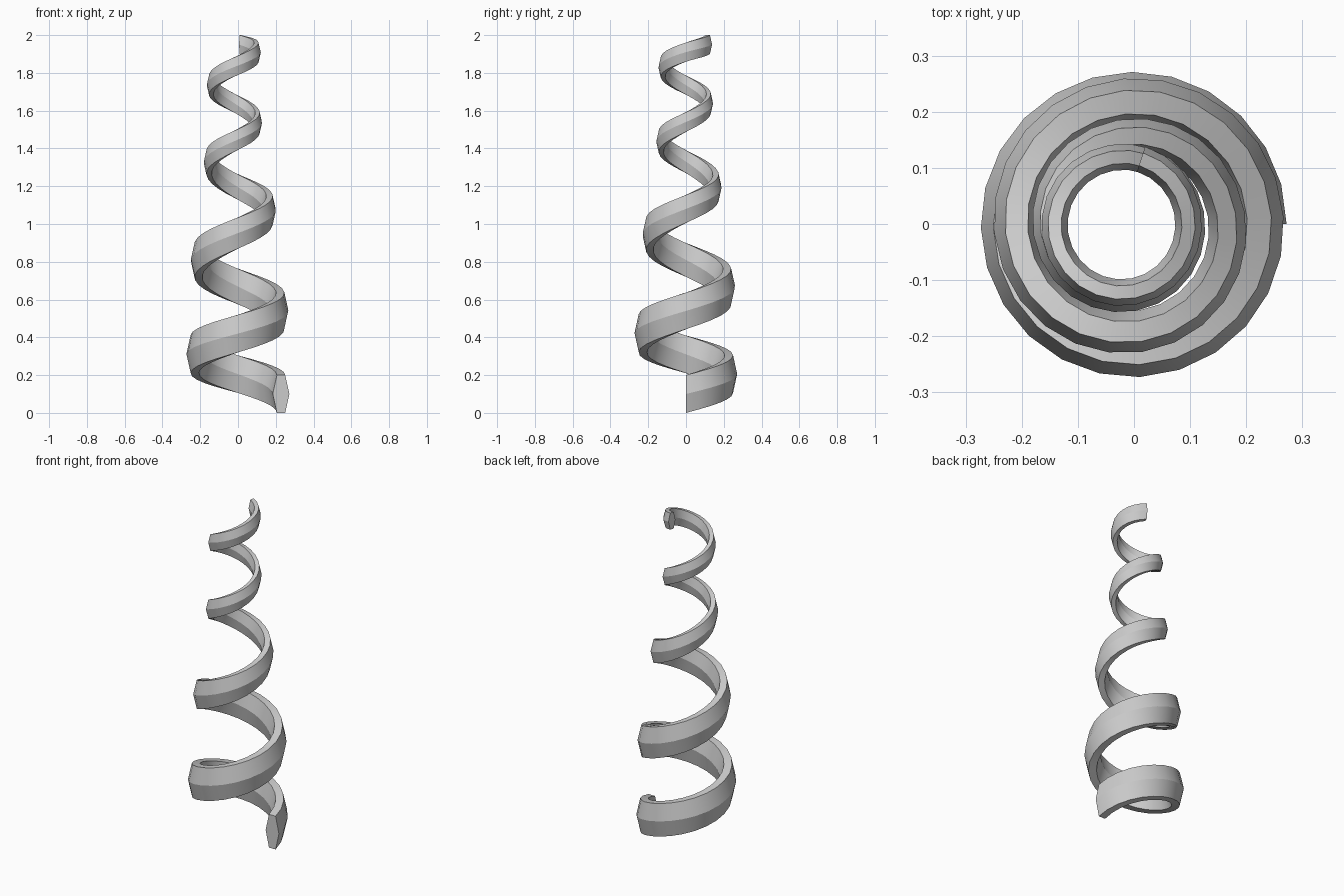
import bpy, bmesh, math

if "Cube" in bpy.data.objects:
    bpy.data.objects.remove(bpy.data.objects["Cube"])

# Helix profile, one key per quarter turn (last key is the 4.2-turn end)
ANGLES = [90 * i for i in range(17)] + [1512]
HEIGHT = [.1, .205, .31, .42, .54, .67, .81, .95, 1.08, 1.2, 1.33, 1.44,
          1.54, 1.64, 1.735, 1.83, 1.91, 1.95]
OUTER = [.272, .271, .273, .273, .267, .26, .247, .23, .206, .188, .17, .157,
         .147, .143, .144, .146, .146, .145]
SHIFT = [0, 0, 0, 0, 0, -.002, -.003, -.005, -.006, -.008, -.011, -.016,
         -.02, -.02, -.021, -.023, -.025, -.025]
SEGMENTS = 100
# Tall hexagon section: (radial, vertical) in units of half width / half height
HEXAGON = [(1, 0), (.5, 1), (-.5, 1), (-1, 0), (-.5, -1), (.5, -1)]


def sample(values, angle):
    """Smooth (Hermite) interpolation between quarter-turn keys."""
    n = len(values)
    i = min(int(angle // 90), n - 2)
    t = (angle - ANGLES[i]) / (ANGLES[i + 1] - ANGLES[i])

    def slope(k):
        a, b = max(k - 1, 0), min(k + 1, n - 1)
        return (values[b] - values[a]) / (ANGLES[b] - ANGLES[a])

    d = ANGLES[i + 1] - ANGLES[i]
    return ((2*t**3 - 3*t**2 + 1) * values[i] + (t**3 - 2*t**2 + t) * d * slope(i)
            + (3*t**2 - 2*t**3) * values[i + 1] + (t**3 - t**2) * d * slope(i + 1))


# Sweep the hexagon along the tapering spiral
bm = bmesh.new()
rings = []
for s in range(SEGMENTS + 1):
    deg = 1512 * s / SEGMENTS
    a = math.radians(deg)
    outer, z, cx = (sample(v, deg) for v in (OUTER, HEIGHT, SHIFT))
    half_w = outer * .162
    half_h = outer * (.1 / .272 + (.05 / .145 - .1 / .272) * s / SEGMENTS)
    ring = []
    for u, v in HEXAGON:
        r = outer - half_w + u * half_w
        ring.append(bm.verts.new((cx + r * math.cos(a), r * math.sin(a), z + v * half_h)))
    rings.append(ring)
for lo, hi in zip(rings, rings[1:]):
    for k in range(6):
        j = (k + 1) % 6
        bm.faces.new((lo[k], lo[j], hi[j], hi[k]))

# End caps
bm.faces.new(rings[0])
bm.faces.new(rings[-1])
bmesh.ops.recalc_face_normals(bm, faces=bm.faces)

mesh = bpy.data.meshes.new("spiral_ribbon")
bm.to_mesh(mesh)
bm.free()
spiral = bpy.data.objects.new("spiral_ribbon", mesh)
bpy.context.collection.objects.link(spiral)

# Smooth along the coil, sharp along the section edges
bpy.context.view_layer.objects.active = spiral
spiral.select_set(True)
bpy.ops.object.shade_smooth_by_angle(angle=math.radians(20))
